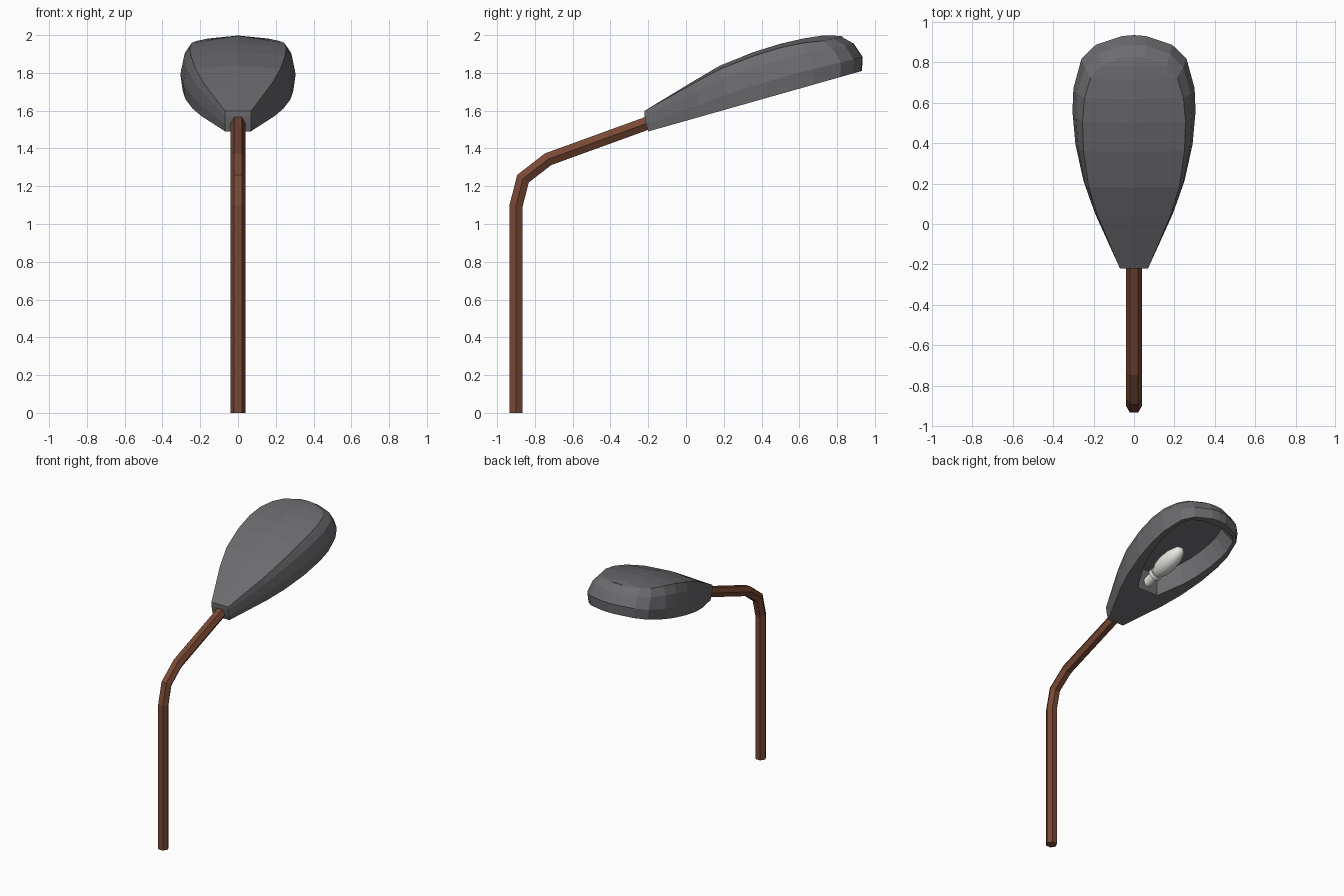
import bpy, bmesh
from math import cos, sin, pi, atan2
from mathutils import Matrix, Vector

cube = bpy.data.objects.get("Cube")
if cube:
    bpy.data.objects.remove(cube)


def material(name, color):
    mat = bpy.data.materials.new(name)
    mat.use_nodes = True
    mat.diffuse_color = (*color, 1)
    mat.node_tree.nodes["Principled BSDF"].inputs["Base Color"].default_value = (*color, 1)
    return mat


def finish(bm, name, mat):
    bmesh.ops.remove_doubles(bm, verts=bm.verts[:], dist=0.0005)
    bmesh.ops.recalc_face_normals(bm, faces=bm.faces[:])
    mesh = bpy.data.meshes.new(name)
    bm.to_mesh(mesh)
    bm.free()
    mesh.materials.append(mat)
    obj = bpy.data.objects.new(name, mesh)
    bpy.context.collection.objects.link(obj)
    return obj


def bridge(bm, rings, closed):
    """Join neighbouring rings of points with quads."""
    loops = [[bm.verts.new(p) for p in ring] for ring in rings]
    for a, b in zip(loops, loops[1:]):
        n = len(a)
        for i in range(n if closed else n - 1):
            j = (i + 1) % n
            bm.faces.new((a[i], a[j], b[j], b[i]))
    return loops


brown = material("rusty brown", (0.19, 0.065, 0.035))
grey = material("dark grey", (0.15, 0.15, 0.16))
white = material("bulb white", (0.8, 0.8, 0.77))

# Pole: hexagonal tube swept along a bent path with mitred joints
path = [Vector((0, y, z)) for y, z in
        ((-.9, 0), (-.9, 1.095), (-.863, 1.24), (-.73, 1.343), (-.19, 1.539))]
rings = []
for i, p in enumerate(path):
    before = (p - path[i - 1]).normalized() if i else Vector((0, 0, 1))
    after = (path[i + 1] - p).normalized() if i + 1 < len(path) else before
    along = (before + after).normalized()
    side = Vector((0, -along.z, along.y)) / along.dot(before)
    rings.append([p + Vector((0.04 * cos(k * pi / 3), 0, 0)) + side * 0.04 * sin(k * pi / 3)
                  for k in range(6)])
bm = bmesh.new()
loops = bridge(bm, rings, True)
bm.faces.new(loops[0])
bm.faces.new(loops[-1])
finish(bm, "pole", brown)

# Tilted frame of the lamp head: y runs along it, z is normal to its underside
tilt = Matrix.Translation((0, -.2, 1.49)) @ Matrix.Rotation(atan2(.32, 1.13), 4, "X")

# Lamp head, half: widest y, x; crease y, x, z; ridge z
stations = [
    (0, 0, .01, 0, .11, .11), (0, .07, .01, .07, .11, .11),
    (.3, .2, .3, .18, .18, .19), (.45, .25, .46, .225, .215, .232),
    (.64, .29, .65, .25, .233, .252), (.81, .305, .8, .255, .236, .256),
    (.93, .3, .92, .245, .227, .25), (1.08, .26, 1.02, .215, .21, .238),
    (1.15, .19, 1.08, .16, .205, .222), (1.195, .06, 1.125, .05, .2, .205),
    (1.2, 0, 1.125, 0, .2, .205),
]
columns = []
for y, x, cy, cx, cz, rz in stations:
    oy, ox = .36 + .64 * y, .25 * (x / .305) ** .7
    iy, ix = .72 + (oy - .72) * .85, ox * .85
    columns.append([
        (0, iy, .15), (ix, iy, .15),                      # recess ceiling
        (ox, oy, 0), (x * .96, y * .98, 0),               # flat rim
        (x, y, cz * .35),                                 # widest line
        (x * .65 + cx * .35, y * .65 + cy * .35, cz * .75),
        (cx, cy, cz), (0, cy, rz),                        # crease and ridge
    ])
bm = bmesh.new()
bridge(bm, columns, False)
bmesh.ops.remove_doubles(bm, verts=bm.verts[:], dist=0.0005)
bmesh.ops.mirror(bm, geom=bm.verts[:] + bm.edges[:] + bm.faces[:], axis="X", merge_dist=0.0005)
bm.transform(tilt)
finish(bm, "lamp_head", grey)

# Bulb with socket: profile turned about the head's long axis
profile = [(.35, 0), (.35, .035), (.46, .035), (.46, .05), (.49, .05), (.49, .04),
           (.54, .06), (.61, .067), (.68, .06), (.75, .037), (.78, 0)]
bm = bmesh.new()
bridge(bm, [[(r * cos(k * pi / 6), y, .07 + r * sin(k * pi / 6)) for k in range(12)]
            for y, r in profile], True)
bm.transform(tilt)
bulb = finish(bm, "bulb", white)
bpy.context.view_layer.objects.active = bulb
bulb.select_set(True)
bpy.ops.object.shade_smooth_by_angle(angle=pi / 5)
